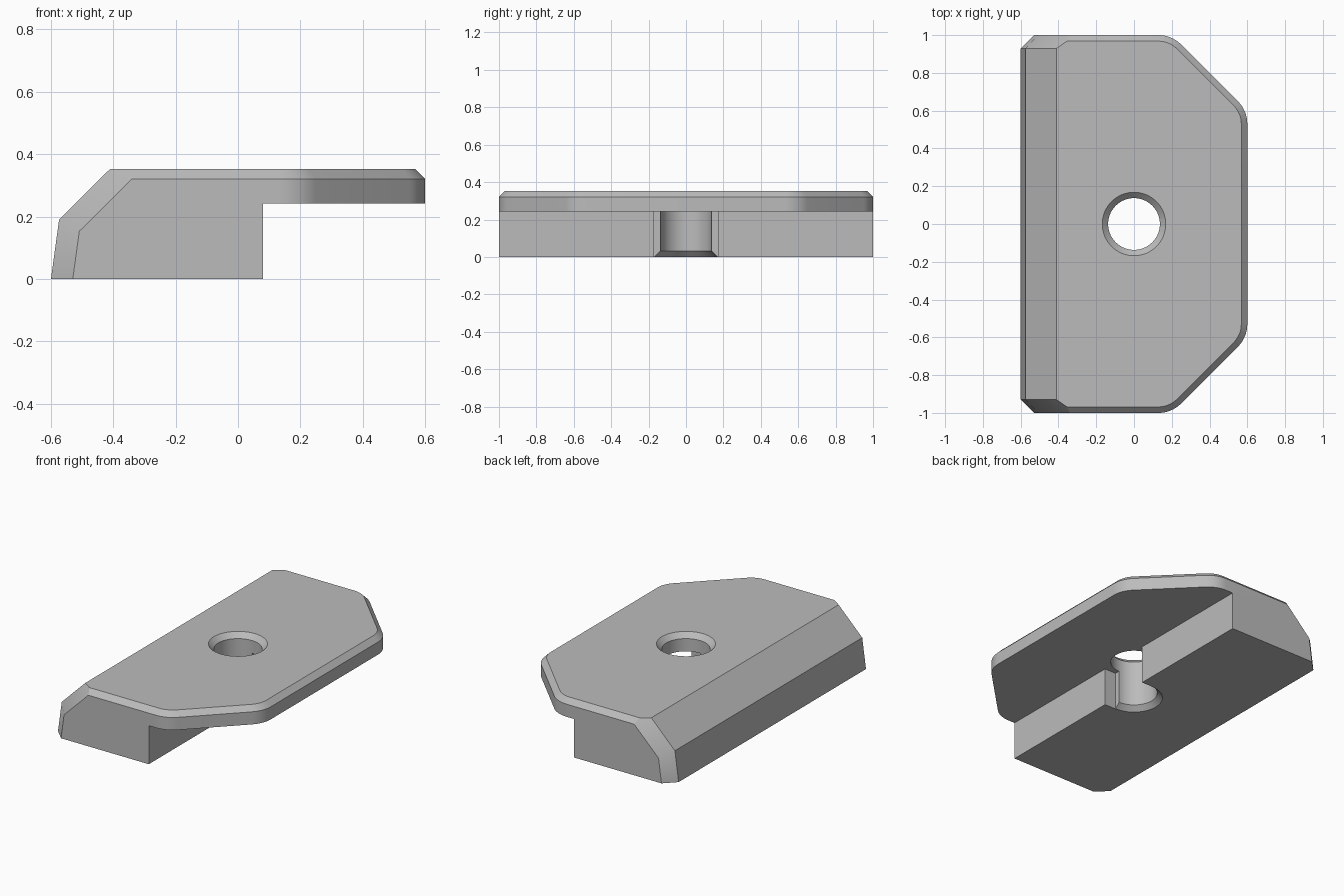
import bpy, bmesh, math
from mathutils import Vector

if "Cube" in bpy.data.objects:
    bpy.data.objects.remove(bpy.data.objects["Cube"], do_unlink=True)

HEIGHT, STEP_X, STEP_Z = 0.353, 0.08, 0.242
CHAMFER, FILLET = 0.032, 0.17
HOLE, HOLE_RIM = 0.137, 0.168

grey = bpy.data.materials.new("plain grey")
grey.use_nodes = True
grey.diffuse_color = (0.5, 0.5, 0.5, 1)
grey.node_tree.nodes["Principled BSDF"].inputs["Base Color"].default_value = (0.5, 0.5, 0.5, 1)


def loft(bm, rings):
    """Closed solid through rings of equal point count, bottom to top."""
    loops = [[bm.verts.new(p) for p in ring] for ring in rings]
    n = len(loops[0])
    for low, high in zip(loops, loops[1:]):
        for i in range(n):
            j = (i + 1) % n
            bm.faces.new((low[i], low[j], high[j], high[i]))
    bm.faces.new(loops[0][::-1])
    bm.faces.new(loops[-1])
    bmesh.ops.recalc_face_normals(bm, faces=bm.faces)


def make_object(name, bm):
    mesh = bpy.data.meshes.new(name)
    bm.to_mesh(mesh)
    bm.free()
    mesh.materials.append(grey)
    obj = bpy.data.objects.new(name, mesh)
    bpy.context.collection.objects.link(obj)
    return obj


def outline(inset, z, steps=8):
    """Plan with two clipped, rounded corners on the +x side."""
    t = FILLET * math.tan(math.pi / 8)
    r = FILLET - inset
    half = []
    for cx, cy, start in ((0.6 - FILLET, 0.6 - t, 0), (0.2 - t, 1 - FILLET, 45)):
        for k in range(steps + 1):
            a = math.radians(start + 45 * k / steps)
            half.append((cx + r * math.cos(a), cy + r * math.sin(a), z))
    half.append((-0.6, 1 - inset, z))
    return half + [(x, -y, z) for x, y, z in reversed(half)]


def slice_off(bm, a, b, c):
    """Cut along the plane through three points and cap the opening."""
    a, b, c = Vector(a), Vector(b), Vector(c)
    normal = (b - a).cross(c - a).normalized()
    if normal.dot(a - Vector((0, 0, 0.1))) < 0:
        normal.negate()
    cut = bmesh.ops.bisect_plane(bm, geom=bm.verts[:] + bm.edges[:] + bm.faces[:],
                                 dist=1e-5, plane_co=a, plane_no=normal, clear_outer=True)
    edges = [e for e in cut["geom_cut"] if isinstance(e, bmesh.types.BMEdge) and e.is_boundary]
    bmesh.ops.holes_fill(bm, edges=edges, sides=0)


# Clamp body with chamfered top rim
bm = bmesh.new()
loft(bm, [outline(0, 0), outline(0, HEIGHT - CHAMFER), outline(CHAMFER, HEIGHT)])

# Sloped nose and its end chamfers
toe, knee, brow = (-0.6, 0), (-0.574, 0.19), (-0.41, HEIGHT)
for (x0, z0), (x1, z1) in ((toe, knee), (knee, brow)):
    slice_off(bm, (x0, 0, z0), (x1, 0, z1), (x0, 1, z0))
for side in (-1, 1):
    slice_off(bm, (*toe[:1], side * 0.93, 0), (knee[0], side * 0.93, knee[1]), (-0.53, side, 0))
    slice_off(bm, (knee[0], side * 0.93, knee[1]), (brow[0], side * 0.93, brow[1]),
              (-0.505, side, 0.157))
bmesh.ops.recalc_face_normals(bm, faces=bm.faces)
body = make_object("clamp_body", bm)

# Cutter for the underside step and the slot beside the hole
half = [(0, 0.17), (STEP_X, 0.17), (STEP_X, 2), (2, 2)]
plan = half + [(x, -y) for x, y in reversed(half)]
bm = bmesh.new()
loft(bm, [[(x, y, z) for x, y in plan] for z in (-1, STEP_Z)])
step_cutter = make_object("step_cutter", bm)

# Cutter for the bolt hole, countersunk at both ends
rim, extra = HOLE_RIM - HOLE, 0.01
bm = bmesh.new()
loft(bm, [[(r * math.cos(math.tau * i / 64), r * math.sin(math.tau * i / 64), z) for i in range(64)]
          for r, z in ((HOLE_RIM + extra, -extra), (HOLE, rim),
                       (HOLE, HEIGHT - rim), (HOLE_RIM + extra, HEIGHT + extra))])
hole_cutter = make_object("hole_cutter", bm)

bpy.ops.object.select_all(action="DESELECT")
bpy.context.view_layer.objects.active = body
body.select_set(True)
for cutter in (step_cutter, hole_cutter):
    cutter.hide_render = True
    mod = body.modifiers.new(cutter.name, "BOOLEAN")
    mod.operation, mod.solver, mod.object = "DIFFERENCE", "EXACT", cutter
    bpy.ops.object.modifier_apply(modifier=mod.name)
    bpy.data.objects.remove(cutter, do_unlink=True)
bpy.ops.object.shade_smooth_by_angle(angle=math.radians(30))
